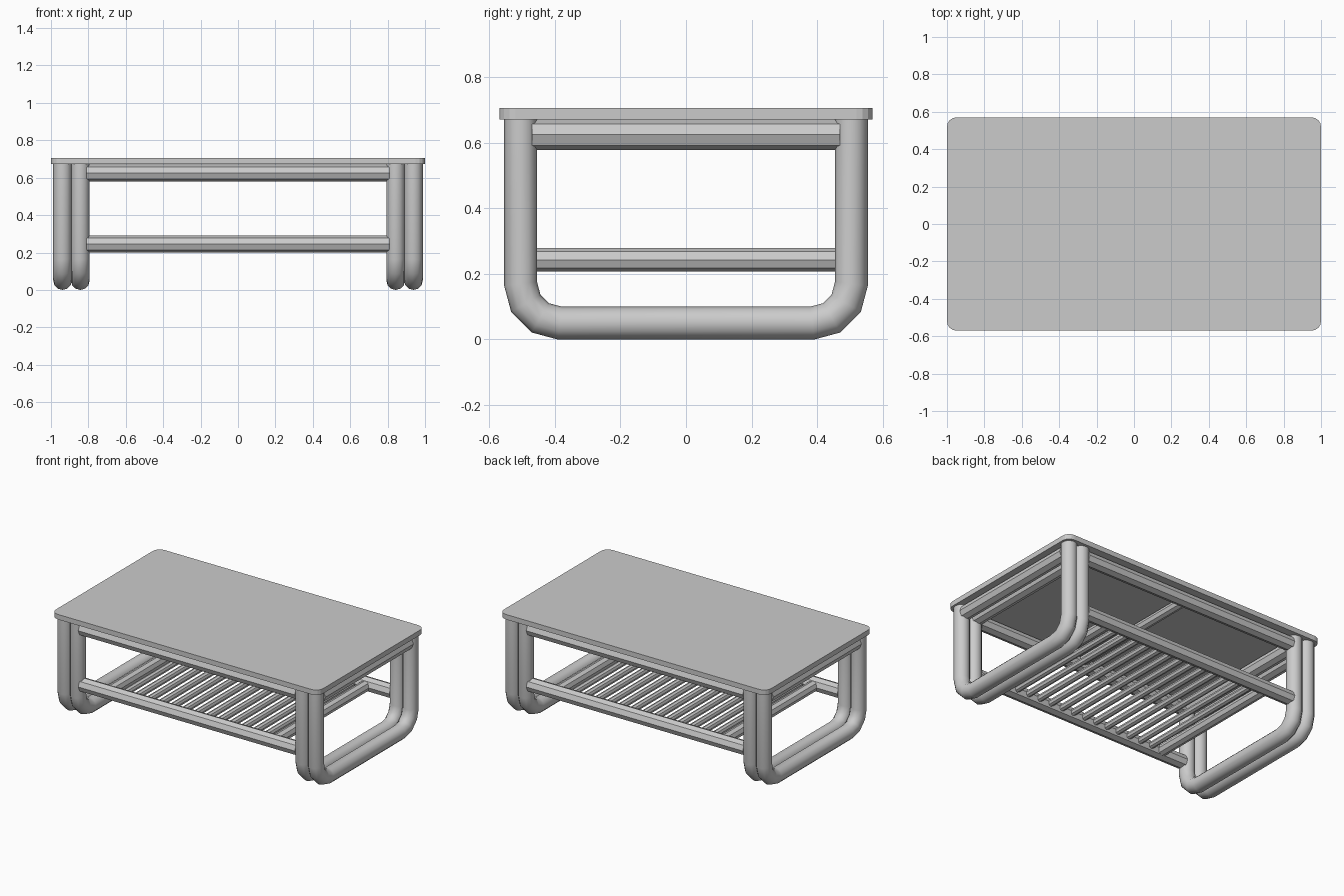
import bpy, bmesh, math
from mathutils import Vector

if "Cube" in bpy.data.objects:
    bpy.data.objects.remove(bpy.data.objects["Cube"])


def finish(bm, name, smooth=0):
    bmesh.ops.recalc_face_normals(bm, faces=bm.faces)
    me = bpy.data.meshes.new(name)
    bm.to_mesh(me)
    bm.free()
    ob = bpy.data.objects.new(name, me)
    bpy.context.collection.objects.link(ob)
    if smooth:
        bpy.ops.object.select_all(action='DESELECT')
        ob.select_set(True)
        bpy.context.view_layer.objects.active = ob
        bpy.ops.object.shade_smooth_by_angle(angle=math.radians(smooth))
    return ob


def tube(name, pts, r, sides, smooth=0):
    """Mitred tube swept along a planar path."""
    pts = [Vector(p) for p in pts]
    bm = bmesh.new()
    rings = []
    for i, p in enumerate(pts):
        a = (p - pts[i - 1]).normalized() if i else None
        b = (pts[i + 1] - p).normalized() if i < len(pts) - 1 else None
        a, b = a or b, b or a
        t = (a + b).normalized()
        u = Vector((0, 0, 1)) if abs(t.x) > 0.9 else Vector((1, 0, 0))
        v = t.cross(u) / t.dot(a)
        ring = []
        for k in range(sides):
            ang = 2 * math.pi * k / sides
            ring.append(bm.verts.new(p + r * (u * math.cos(ang) + v * math.sin(ang))))
        rings.append(ring)
    for s, e in zip(rings, rings[1:]):
        for k in range(sides):
            n = (k + 1) % sides
            bm.faces.new((s[k], s[n], e[n], e[k]))
    bm.faces.new(rings[0])
    bm.faces.new(rings[-1])
    return finish(bm, name, smooth)


# Table top: rounded rectangle slab
bm = bmesh.new()
outline = []
rad = 0.05
for cx, cy, start in ((1, 1, 0), (-1, 1, 90), (-1, -1, 180), (1, -1, 270)):
    for k in range(5):
        a = math.radians(start + k * 22.5)
        outline.append(bm.verts.new((cx * (1 - rad) + rad * math.cos(a),
                                     cy * (0.57 - rad) + rad * math.sin(a), 0.672)))
face = bm.faces.new(outline)
ext = bmesh.ops.extrude_face_region(bm, geom=[face])
bmesh.ops.translate(bm, vec=(0, 0, 0.034),
                    verts=[v for v in ext['geom'] if isinstance(v, bmesh.types.BMVert)])
finish(bm, "table_top")

# U-shaped leg path in the yz plane, mirrored across y
bend = 0.12
half = [(0.505, 0.674)]
for k in range(4):
    a = math.radians(30 * k)
    half.append((0.385 + bend * math.cos(a), 0.17 - bend * math.sin(a)))
path = half + [(-y, z) for y, z in reversed(half)]

for side in (-1, 1):
    end = "left" if side < 0 else "right"
    for x, pos in ((0.938, "outer"), (0.843, "inner")):
        # Doubled leg loops and the bars across their tops
        tube(f"{end}_{pos}_leg_loop", [(side * x, y, z) for y, z in path], 0.05, 12, 40)
        tube(f"{end}_{pos}_end_bar", [(side * x, -0.47, 0.625), (side * x, 0.47, 0.625)], 0.046, 8)
    # Long rails on the front and back
    edge = "front" if side < 0 else "back"
    for z, lvl in ((0.625, "upper"), (0.245, "lower")):
        tube(f"{edge}_{lvl}_rail", [(-0.81, side * 0.505, z), (0.81, side * 0.505, z)], 0.046, 8)
    # Heavier bars at the ends of the shelf
    tube(f"{end}_shelf_bar", [(side * 0.62, -0.48, 0.243), (side * 0.62, 0.48, 0.243)], 0.036, 8)

# Middle brace under the top
tube("top_brace", [(0, -0.49, 0.64), (0, 0.49, 0.64)], 0.032, 8)

# Shelf slats
for i in range(13):
    x = -0.53 + i * 1.06 / 12
    tube(f"shelf_slat_{i + 1}", [(x, -0.48, 0.243), (x, 0.48, 0.243)], 0.022, 8)
